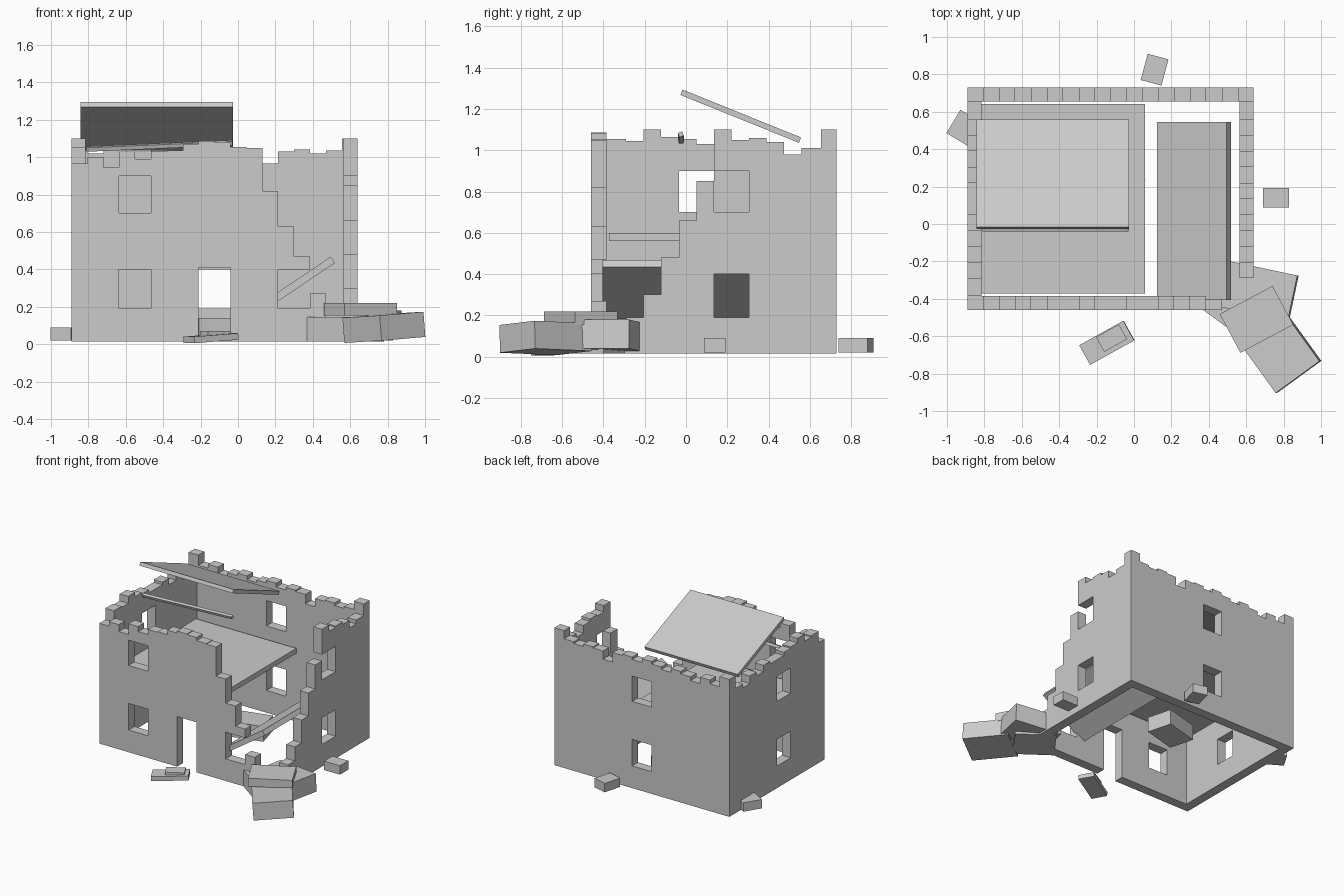
import bpy, bmesh
from math import radians
from mathutils import Vector, Euler

old = bpy.data.objects.get("Cube")
if old:
    bpy.data.objects.remove(old, do_unlink=True)

stone = bpy.data.materials.new("grey_stone")
stone.use_nodes = True
GREY = (0.6, 0.6, 0.6, 1)
stone.diffuse_color = GREY
stone.node_tree.nodes["Principled BSDF"].inputs["Base Color"].default_value = GREY

STEP, THICK, BASE = 0.085, 0.075, 0.015
X0, X1, Y0, Y1 = -0.89, 0.64, -0.46, 0.73


def finish(bm, name):
    bmesh.ops.recalc_face_normals(bm, faces=bm.faces)
    mesh = bpy.data.meshes.new(name)
    bm.to_mesh(mesh)
    bm.free()
    mesh.materials.append(stone)
    obj = bpy.data.objects.new(name, mesh)
    bpy.context.collection.objects.link(obj)
    return obj


def block(name, center, size, rot=(0, 0, 0)):
    """Box with its rotation given in degrees."""
    bm = bmesh.new()
    bmesh.ops.create_cube(bm, size=1)
    bmesh.ops.scale(bm, vec=size, verts=bm.verts)
    obj = finish(bm, name)
    obj.location = center
    obj.rotation_euler = Euler([radians(a) for a in rot])
    return obj


def wall(name, axis, start, end, depth, heights, openings):
    """Stepped silhouette extruded to a wall, with openings (low, z low, z high) cut out."""
    n = len(heights)
    first = end - n * STEP if axis == "x" else Y0 + STEP
    edges = [start] + [first + STEP * i for i in range(1, n)] + [end]
    profile = [(start, BASE)]
    for i, h in enumerate(heights):
        for u in (edges[i], edges[i + 1]):
            if profile[-1] != (u, h):
                profile.append((u, h))
    profile.append((end, BASE))

    def place(u, v, z):
        return (u, v, z) if axis == "x" else (v, u, z)

    bm = bmesh.new()
    face = bm.faces.new([bm.verts.new(place(u, depth, z)) for u, z in profile])
    ext = bmesh.ops.extrude_face_region(bm, geom=[face])
    verts = [g for g in ext["geom"] if isinstance(g, bmesh.types.BMVert)]
    bmesh.ops.translate(bm, verts=verts, vec=place(0, THICK, 0))
    obj = finish(bm, name)

    cutters = []
    for low, z0, z1 in openings:
        cut = block("opening_cutter", place(low + STEP, depth + THICK / 2, (z0 + z1) / 2),
                    place(2 * STEP, 3 * THICK, z1 - z0))
        cut.hide_render = True
        cutters.append(cut)
        mod = obj.modifiers.new("opening", "BOOLEAN")
        mod.operation, mod.solver, mod.object = "DIFFERENCE", "EXACT", cut
    graph = bpy.context.evaluated_depsgraph_get()
    mesh = bpy.data.meshes.new_from_object(obj.evaluated_get(graph))
    obj.modifiers.clear()
    obj.data = mesh
    for cut in cutters:
        bpy.data.objects.remove(cut, do_unlink=True)
    return obj


def windows(low):
    return [(low, 0.19, 0.4), (low, 0.7, 0.9)]


# Broken walls
wall("front_wall", "x", X0, X1 - 2 * STEP, Y0,
     [.965, 1, .945, 1.03, .99, 1.03, 1.035, 1.07, 1.085, 1.08, 1.055, 1.05,
      .82, .63, .47, .27],
     windows(-0.635) + [(-0.21, -0.1, 0.41), (0.215, 0.19, 0.4)])
wall("back_wall", "x", X0, X1, Y1 - THICK,
     [1.1, 1.02, 1.05, 1, 1.03, 1.05, 1.02, 1.04, 1.06, 1.03, 1.05, 1.04,
      .965, 1.03, 1.04, 1.02, 1.035, 1.1],
     windows(-0.21))
wall("right_wall", "y", Y0 + THICK, Y1 - THICK, X0,
     [1.055, 1.045, 1.1, 1.065, 1.055, 1.03, 1.03, 1.05, 1, 1.03, .97, 1],
     windows(-0.035))
wall("left_wall", "y", Y0 + THICK, Y1 - THICK, X1 - THICK,
     [.1, .19, .3, .48, .66, .85, 1.1, 1.05, 1.06, 1.04, .98, 1.01],
     windows(0.135))

# Floors, roof panel and loose beam
block("upper_floor", (-0.38, 0.135, 0.58), (0.88, 1.015, 0.04))
block("fallen_floor", (0.32, 0.07, 0.325), (0.45, 0.95, 0.04), (0, -34, 0))
block("roof_panel", (-0.435, 0.265, 1.165), (0.815, 0.62, 0.028), (-22, 0, 0))
block("loose_beam", (-0.42, -0.025, 1.06), (0.78, 0.022, 0.022), (20, -2.5, 0))

# Collapsed corner rubble
block("corner_rubble_inner", (0.575, -0.43, 0.08), (0.3, 0.29, 0.13), (0, 0, -36))
block("corner_rubble_back", (0.67, -0.36, 0.1), (0.37, 0.25, 0.14), (0, -3, -12))
block("corner_rubble_front", (0.78, -0.68, 0.09), (0.29, 0.34, 0.135), (-2, -4, 36))
block("corner_rubble_top", (0.655, -0.51, 0.187), (0.32, 0.235, 0.065), (0, 0, 28))

# Scattered stones
block("door_stone_low", (-0.145, -0.635, 0.032), (0.27, 0.12, 0.035), (0, -4, 29))
block("door_stone_top", (-0.12, -0.61, 0.055), (0.14, 0.09, 0.03), (0, 0, 29))
block("inside_stone", (-0.1, 0.29, 0.08), (0.28, 0.2, 0.12), (0, 0, 15))
block("back_stone", (0.11, 0.825, 0.055), (0.115, 0.145, 0.07), (0, 0, -15))
block("right_stone", (-0.91, 0.515, 0.055), (0.13, 0.145, 0.07), (0, 0, -31))
block("left_stone", (0.76, 0.14, 0.055), (0.14, 0.105, 0.07))
